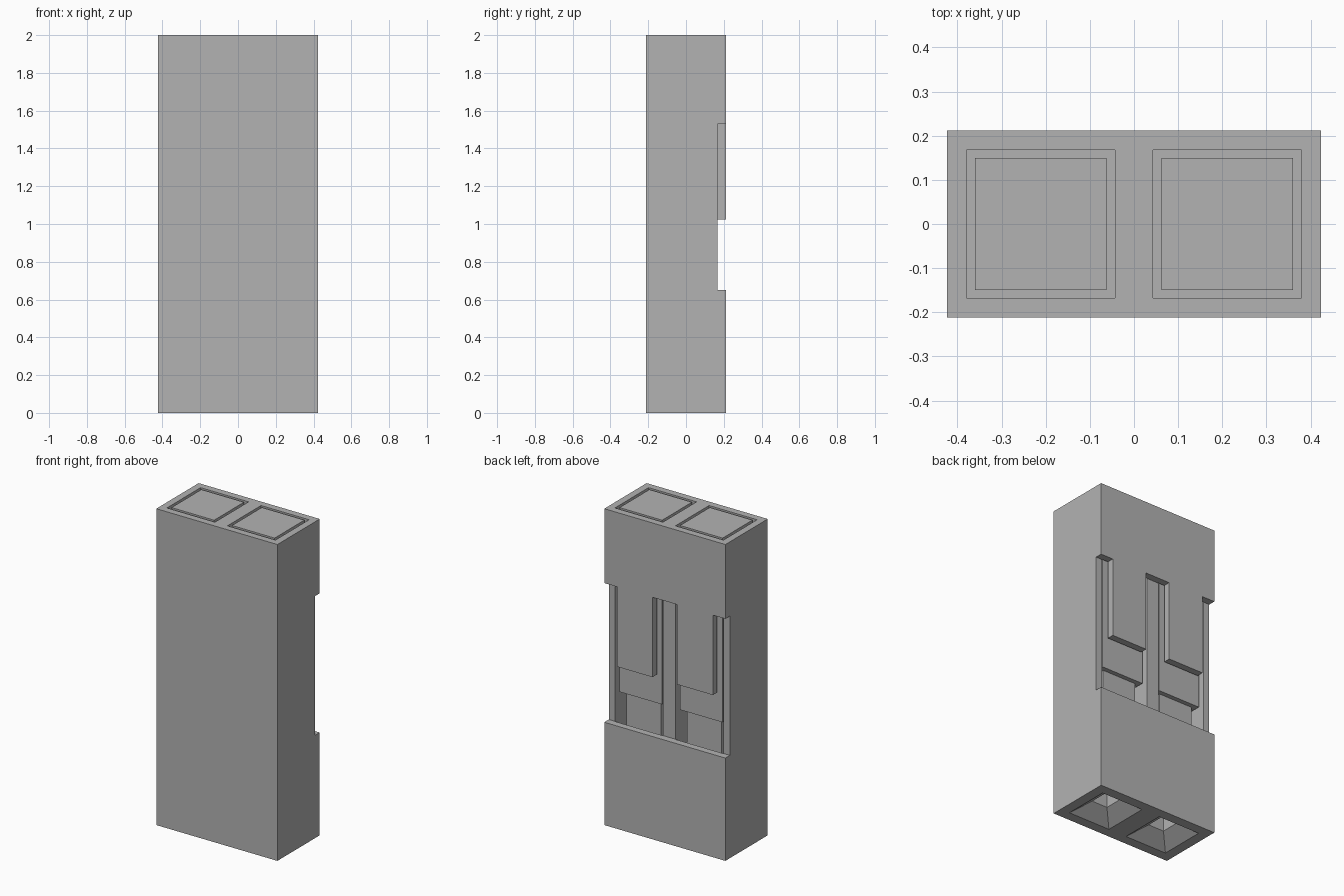
import bpy
import bmesh

if "Cube" in bpy.data.objects:
    bpy.data.objects.remove(bpy.data.objects["Cube"], do_unlink=True)

W, D, H = 0.4235, 0.2115, 2.0        # half width, half depth, height
CELL = 0.2115                        # cell centre offset from the middle
CAVITY = 0.168                       # half size of each cell
FLOOR = 0.12                         # thickness of the closed end
WINDOW_LOW, LATCH_LOW, WINDOW_TOP = 0.65, 1.025, 1.53

grey = bpy.data.materials.new("plain grey")
grey.use_nodes = True
grey.diffuse_color = (0.45, 0.45, 0.45, 1)
grey.node_tree.nodes["Principled BSDF"].inputs["Base Color"].default_value = grey.diffuse_color


def finish(name, bm):
    bmesh.ops.recalc_face_normals(bm, faces=bm.faces)
    mesh = bpy.data.meshes.new(name)
    bm.to_mesh(mesh)
    bm.free()
    mesh.materials.append(grey)
    obj = bpy.data.objects.new(name, mesh)
    bpy.context.collection.objects.link(obj)
    return obj


def square_stack(name, x, sections):
    """Square column through (half size, height) sections."""
    bm = bmesh.new()
    rings = [[bm.verts.new((x + sx * h, sy * h, z))
              for sx, sy in ((-1, -1), (1, -1), (1, 1), (-1, 1))]
             for h, z in sections]
    bm.faces.new(rings[0])
    bm.faces.new(rings[-1])
    for low, high in zip(rings, rings[1:]):
        for i in range(4):
            j = (i + 1) % 4
            bm.faces.new((low[i], low[j], high[j], high[i]))
    return finish(name, bm)


def extrude_back(name, outline, y0, y1):
    """Outline in x and z, extruded along y."""
    bm = bmesh.new()
    face = bm.faces.new([bm.verts.new((x, y0, z)) for x, z in outline])
    new = bmesh.ops.extrude_face_region(bm, geom=[face])["geom"]
    bmesh.ops.translate(bm, vec=(0, y1 - y0, 0),
                        verts=[v for v in new if isinstance(v, bmesh.types.BMVert)])
    return finish(name, bm)


def cut(obj, cutter):
    mod = obj.modifiers.new("cut", "BOOLEAN")
    mod.operation = "DIFFERENCE"
    mod.solver = "EXACT"
    mod.object = cutter
    cutter.hide_render = True
    bpy.context.view_layer.objects.active = obj
    bpy.ops.object.modifier_apply(modifier=mod.name)
    bpy.data.objects.remove(cutter, do_unlink=True)


# Housing shell
housing = extrude_back("housing", [(-W, 0), (W, 0), (W, H), (-W, H)], -D, D)

# Cells, open at the top, with a tapered pin entry in the floor
for side in (-1, 1):
    x = side * CELL
    cut(housing, square_stack("cell_cutter", x, [(CAVITY, FLOOR), (CAVITY, H + 0.1)]))
    cut(housing, square_stack("entry_cutter", x, [
        (0.149, -0.001), (0.055, 0.07), (0.055, FLOOR + 0.05)]))

# Back window, leaving two latch tongues hanging from its upper edge
right_half = [(0.086, WINDOW_TOP), (0.086, LATCH_LOW), (0.336, LATCH_LOW),
              (0.336, WINDOW_TOP), (0.5, WINDOW_TOP), (0.5, WINDOW_LOW)]
left_half = [(-x, z) for x, z in reversed(right_half)]
cut(housing, extrude_back("window_cutter", right_half + left_half, 0.1665, 0.3))

# Terminals: a wide block above a narrower hollow socket
for name, side in (("right_terminal", -1), ("left_terminal", 1)):
    x = side * CELL
    terminal = square_stack(name, x, [
        (0.12, FLOOR), (0.12, 0.835), (0.149, 0.835), (0.149, H)])
    cut(terminal, square_stack("socket_cutter", x, [(0.055, 0), (0.055, 0.75)]))
